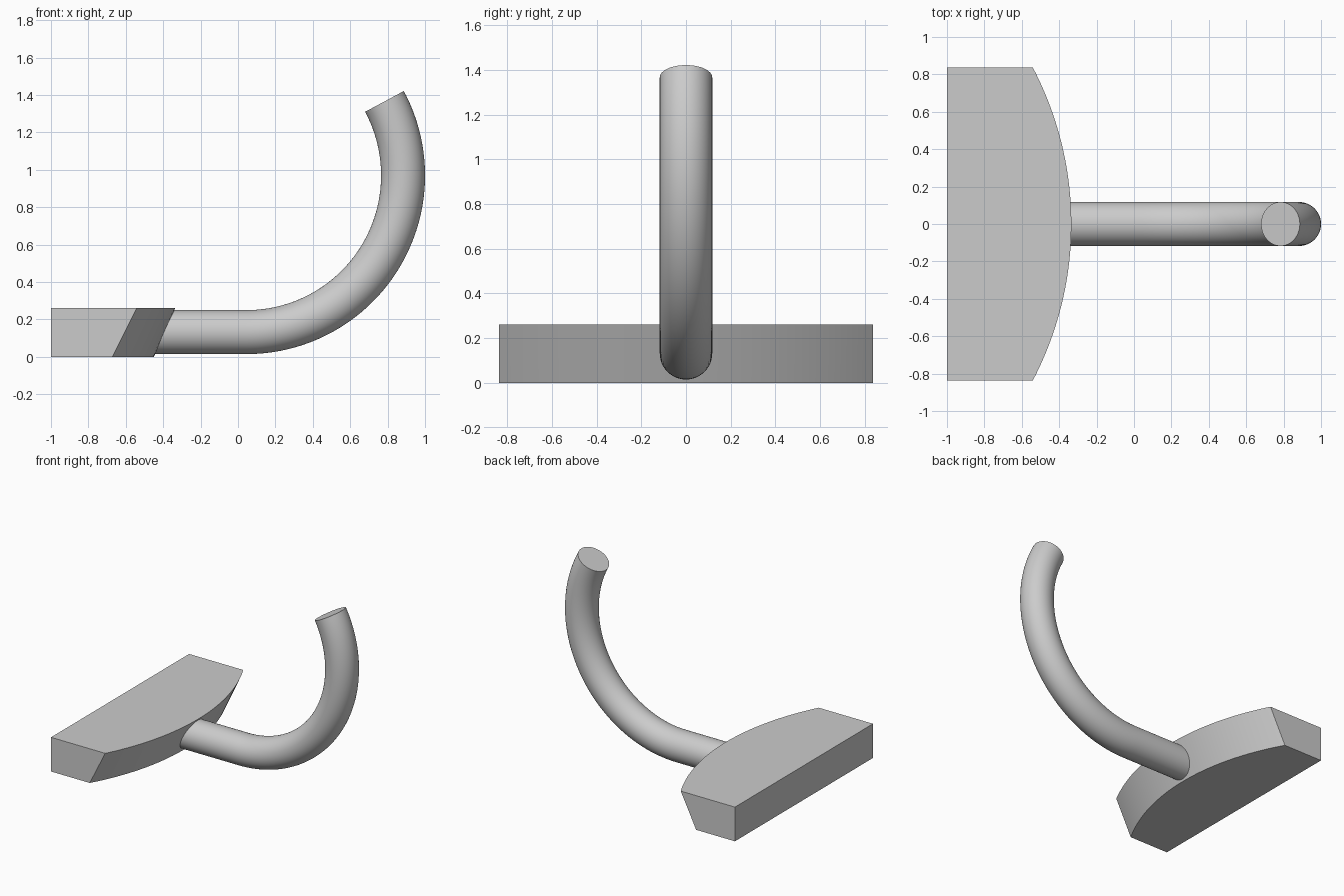
import bpy
import bmesh
from math import sin, cos, pi, radians, sqrt
from mathutils import Vector

cube = bpy.data.objects.get("Cube")
if cube:
    bpy.data.objects.remove(cube, do_unlink=True)

COLOUR = (0.6, 0.6, 0.6, 1.0)
grey = bpy.data.materials.new("plain_grey")
grey.use_nodes = True
grey.diffuse_color = COLOUR
grey.node_tree.nodes["Principled BSDF"].inputs["Base Color"].default_value = COLOUR


def loft(name, rings):
    """Skin a list of closed rings and cap both ends."""
    bm = bmesh.new()
    loops = [[bm.verts.new(p) for p in ring] for ring in rings]
    for a, b in zip(loops, loops[1:]):
        n = len(a)
        for i in range(n):
            j = (i + 1) % n
            bm.faces.new((a[i], a[j], b[j], b[i]))
    bm.faces.new(loops[0])
    bm.faces.new(loops[-1])
    bmesh.ops.recalc_face_normals(bm, faces=bm.faces[:])
    mesh = bpy.data.meshes.new(name)
    bm.to_mesh(mesh)
    bm.free()
    mesh.materials.append(grey)
    obj = bpy.data.objects.new(name, mesh)
    bpy.context.collection.objects.link(obj)
    bpy.ops.object.select_all(action="DESELECT")
    obj.select_set(True)
    bpy.context.view_layer.objects.active = obj
    bpy.ops.object.shade_smooth_by_angle(angle=radians(25))
    return obj


# Base block: flat back and ends, conical bowed face leaning outwards
HALF_WIDTH, HEIGHT, BACK = 0.836, 0.262, -1.0
ARC_CENTRE, ARC_STEPS = -2.138, 48


def base_outline(radius, z):
    ring = [(BACK, HALF_WIDTH, z), (BACK, -HALF_WIDTH, z)]
    for i in range(ARC_STEPS + 1):
        y = HALF_WIDTH * (2 * i / ARC_STEPS - 1)
        ring.append((ARC_CENTRE + sqrt(radius ** 2 - y ** 2), y, z))
    return ring


loft("base_block", [base_outline(1.688, 0), base_outline(1.803, HEIGHT)])

# Hooked rod: straight run out of the base, then a circular bend upwards
ROD_RADIUS, ROD_Z = 0.1175, 0.1325
BEND_RADIUS, BEND_X, BEND_ANGLE = 0.8375, 0.045, radians(118.2)
SIDES, BEND_STEPS = 48, 64


def rod_ring(centre, angle):
    inward = Vector((-sin(angle), 0, cos(angle)))
    side = Vector((0, 1, 0))
    turns = [2 * pi * k / SIDES for k in range(SIDES)]
    return [centre + ROD_RADIUS * (cos(t) * inward + sin(t) * side) for t in turns]


rings = [rod_ring(Vector((-0.46, 0, ROD_Z)), 0)]
for i in range(BEND_STEPS + 1):
    a = BEND_ANGLE * i / BEND_STEPS
    centre = Vector((BEND_X + BEND_RADIUS * sin(a), 0,
                     ROD_Z + BEND_RADIUS * (1 - cos(a))))
    rings.append(rod_ring(centre, a))
loft("hooked_rod", rings)
